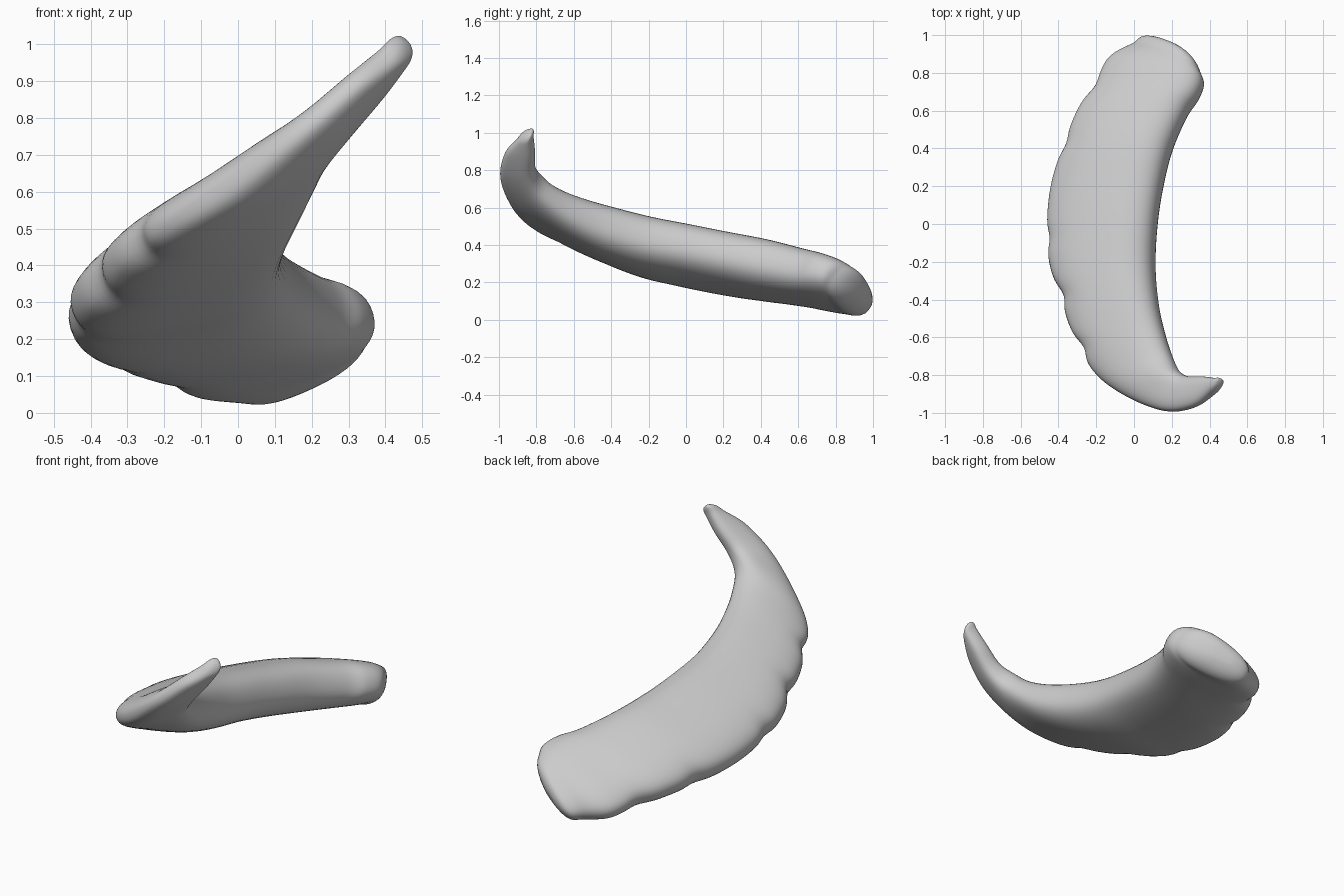
import bpy, bmesh, math
from mathutils import Vector

cube = bpy.data.objects.get("Cube")
if cube:
    bpy.data.objects.remove(cube)

SIDES, STEPS, CAP = 48, 10, 6

# Stations in hundredths: outer edge, inner edge, half thickness
STATIONS = [
    (1, 95, 5, 35, 81, 24, 10),
    (-13, 88, 7, 37, 75, 27, 11),
    (-20, 76, 10, 34, 67, 29, 12),
    (-30, 60, 14, 28, 58, 30, 13),
    (-38, 40, 17, 20, 40, 34, 14),
    (-44, 20, 20, 15, 20, 38, 14),
    (-46, 0, 24, 12, 0, 42, 14),
    (-45, -20, 29, 11, -22, 46, 14),
    (-39, -40, 36, 13, -43, 52, 13),
    (-31, -62, 44, 17, -60, 59, 11),
    (-20, -80, 51, 21, -72, 67, 9),
    (-3, -92, 61, 24, -78, 74, 8),
    (16, -99, 76, 30, -81, 80, 6),
    (31, -97, 89, 38, -81, 89, 5),
    (41, -90, 97, 45, -82, 98, 4),
]
NOTCHES = [(0.72, 0.02), (0.42, 0.02), (-0.08, 0.02), (-0.38, 0.035), (-0.66, 0.035)]
BACK_CAP, TIP_CAP = Vector((0, 0.08, -0.02)), Vector((0.02, 0.02, 0.04))


def spline(rows, steps):
    """Catmull-Rom through rows of numbers."""
    rows = [Vector(r) / 100 for r in rows]
    pts = [rows[0] * 2 - rows[1]] + rows + [rows[-1] * 2 - rows[-2]]
    out = []
    for a, b, c, d in zip(pts, pts[1:], pts[2:], pts[3:]):
        for i in range(steps):
            t = i / steps
            out.append((b * 2 + (c - a) * t + (a * 2 - b * 5 + c * 4 - d) * t**2
                        + (b * 3 - a - c * 3 + d) * t**3) / 2)
    return out + [rows[-1]]


def power(v, e):
    return math.copysign(abs(v) ** e, v)


def section(centre, wide, thick, dent=0):
    """Rounded section, thicker toward the inner edge, dented at the outer edge."""
    ring = []
    for k in range(SIDES):
        a = math.tau * k / SIDES
        u, v = power(math.cos(a), 0.8), power(math.sin(a), 0.8)
        push = wide.normalized() * dent * max(0, -u) ** 3
        ring.append(centre + wide * u + thick * v * (1 + 0.18 * u) + push)
    return ring


def cap(centre, wide, thick, out):
    """Shrinking sections that round off an end."""
    rings = []
    for k in range(1, CAP + 1):
        a = k / CAP * math.pi / 2 * 0.97
        s = math.cos(a) ** 0.8
        rings.append(section(centre + out * math.sin(a), wide * s, thick * s))
    return rings


# Body sections along the curve, with notches in the outer edge
rows = spline(STATIONS, STEPS)
edges = [(Vector(r[:3]), Vector(r[3:6]), r[6]) for r in rows]
centres = [(o + i) / 2 for o, i, _ in edges]
last = len(edges) - 1
rings, ends = [], []
for n, (outer, inner, half) in enumerate(edges):
    along = centres[min(n + 2, last)] - centres[max(n - 2, 0)]
    wide = (inner - outer) / 2
    thick = along.cross(wide).normalized() * half
    dent = sum(d * math.exp(-((outer.y - y) / 0.045) ** 2) for y, d in NOTCHES)
    rings.append(section(centres[n], wide, thick, dent))
    if n in (0, last):
        ends.append((centres[n], wide, thick))
rings = cap(*ends[0], BACK_CAP)[::-1] + rings + cap(*ends[1], TIP_CAP)

# Skin the rings
bm = bmesh.new()
loops = [[bm.verts.new(p) for p in ring] for ring in rings]
for a, b in zip(loops, loops[1:]):
    for k in range(SIDES):
        n = (k + 1) % SIDES
        bm.faces.new((a[k], a[n], b[n], b[k]))
bm.faces.new(loops[0])
bm.faces.new(loops[-1])
for _ in range(6):
    bmesh.ops.smooth_vert(bm, verts=bm.verts, factor=0.5,
                          use_axis_x=True, use_axis_y=True, use_axis_z=True)
bmesh.ops.recalc_face_normals(bm, faces=bm.faces)
for f in bm.faces:
    f.smooth = True
mesh = bpy.data.meshes.new("curved_body")
bm.to_mesh(mesh)
bm.free()
body = bpy.data.objects.new("curved_body", mesh)
bpy.context.collection.objects.link(body)

# Plain grey material
grey = bpy.data.materials.new("light_grey")
grey.use_nodes = True
colour = (0.6, 0.6, 0.6, 1)
grey.diffuse_color = colour
grey.node_tree.nodes["Principled BSDF"].inputs["Base Color"].default_value = colour
mesh.materials.append(grey)
